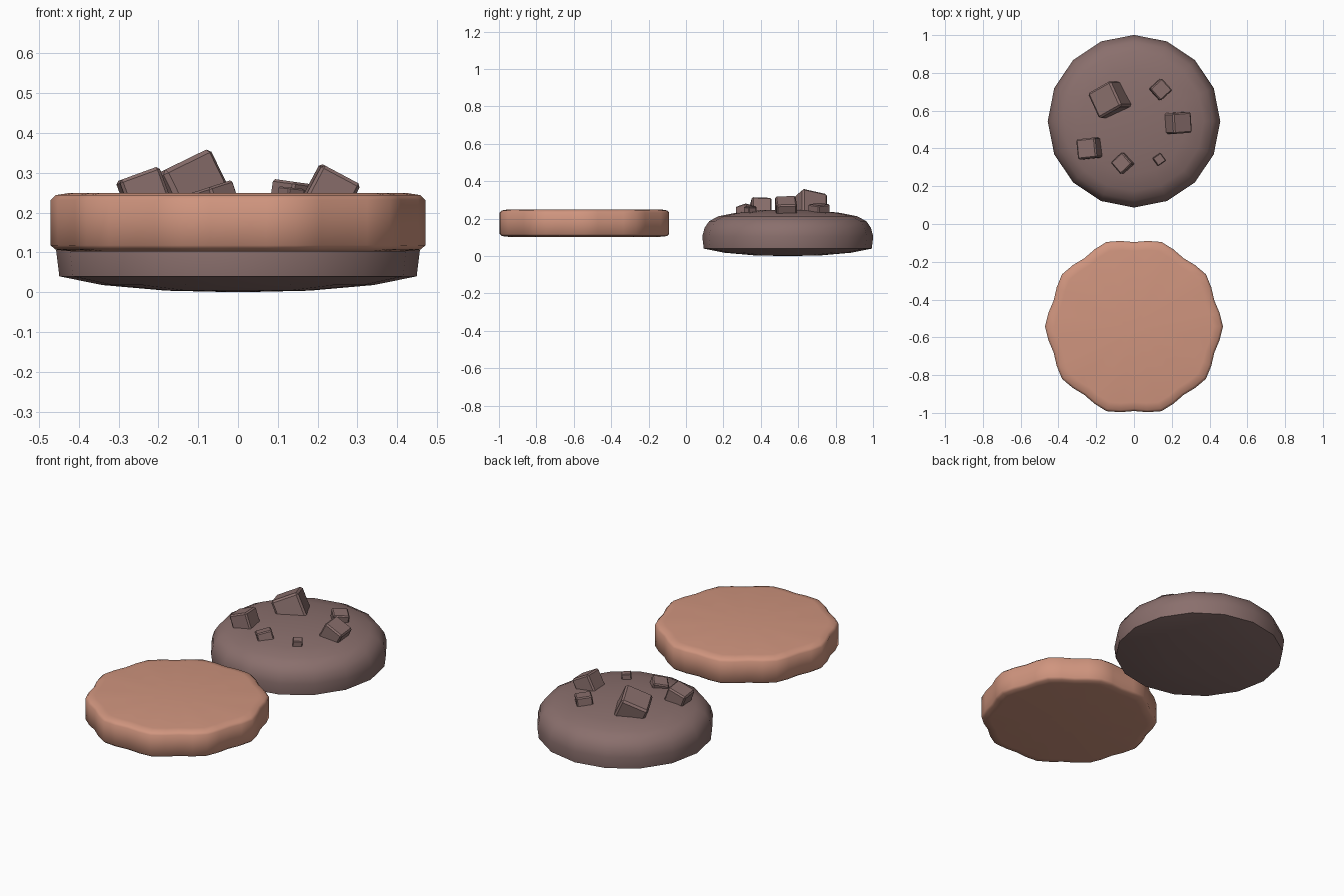
import bpy, bmesh, math
from mathutils import Matrix

if "Cube" in bpy.data.objects:
    bpy.data.objects.remove(bpy.data.objects["Cube"])


def material(name, rgb):
    m = bpy.data.materials.new(name)
    m.diffuse_color = (*rgb, 1)
    m.use_nodes = True
    m.node_tree.nodes["Principled BSDF"].inputs["Base Color"].default_value = m.diffuse_color
    return m


BISCUIT = material("golden biscuit", (0.63, 0.30, 0.21))
CHOC = material("chocolate brown", (0.255, 0.160, 0.152))


def finish(name, bm, mat, loc, angle):
    bmesh.ops.recalc_face_normals(bm, faces=bm.faces)
    me = bpy.data.meshes.new(name)
    bm.to_mesh(me)
    bm.free()
    ob = bpy.data.objects.new(name, me)
    ob.location = loc
    me.materials.append(mat)
    bpy.context.collection.objects.link(ob)
    bpy.ops.object.select_all(action='DESELECT')
    ob.select_set(True)
    bpy.context.view_layer.objects.active = ob
    bpy.ops.object.shade_smooth_by_angle(angle=math.radians(angle))
    return ob


def revolve(profile, sides, bottom, top, wave=lambda a: 1.0):
    """Rings of (radius, z) joined up, closed by a fan at each end."""
    bm = bmesh.new()
    rings = []
    for r, z in profile:
        ring = []
        for i in range(sides):
            a = 2 * math.pi * i / sides
            k = r * wave(a)
            ring.append(bm.verts.new((k * math.cos(a), k * math.sin(a), z)))
        rings.append(ring)
    for lo, hi in zip(rings, rings[1:]):
        for i in range(sides):
            j = (i + 1) % sides
            bm.faces.new((lo[i], lo[j], hi[j], hi[i]))
    for ring, z in ((rings[0], bottom), (rings[-1], top)):
        c = bm.verts.new((0, 0, z))
        for i in range(sides):
            bm.faces.new((ring[i], ring[(i + 1) % sides], c))
    return bm


# domed chocolate cookie, 16 sided
dome = [(0.18, 0.004), (0.34, 0.018), (0.449, 0.04), (0.457, 0.105), (0.445, 0.15),
        (0.42, 0.187), (0.37, 0.213), (0.28, 0.231), (0.15, 0.245)]
finish("chocolate_cookie", revolve(dome, 16, 0.0, 0.25), CHOC, (0, 0.544, 0), 50)

# flat biscuit with ten scallops
slab = [(0.41, 0.103), (0.447, 0.107), (0.459, 0.118), (0.459, 0.232),
        (0.447, 0.244), (0.41, 0.25)]
finish("scalloped_biscuit",
       revolve(slab, 40, 0.103, 0.25, lambda a: 1 + 0.026 * math.cos(10 * a)),
       BISCUIT, (0, -0.543, 0), 50)

# chocolate chunks: position, size, turn about z, lean toward +x
chunks = [
    ((-0.125, 0.658, 0.253), 0.150, 27, -26),
    ((0.138, 0.712, 0.235), 0.085, 42, 8),
    ((0.232, 0.535, 0.249), 0.110, 4, 28),
    ((-0.235, 0.400, 0.247), 0.107, 6, -20),
    ((-0.055, 0.322, 0.226), 0.083, 42, -18),
    ((0.132, 0.342, 0.238), 0.050, 35, 6),
]
for n, (loc, size, turn, lean) in enumerate(chunks, 1):
    bm = bmesh.new()
    bmesh.ops.create_cube(bm, size=size)
    bmesh.ops.bevel(bm, geom=bm.edges[:], offset=size * 0.07, segments=1, affect='EDGES')
    rot = Matrix.Rotation(math.radians(lean), 4, 'Y') @ Matrix.Rotation(math.radians(turn), 4, 'Z')
    bmesh.ops.transform(bm, matrix=rot, verts=bm.verts)
    finish(f"chocolate_chunk_{n}", bm, CHOC, loc, 30)
